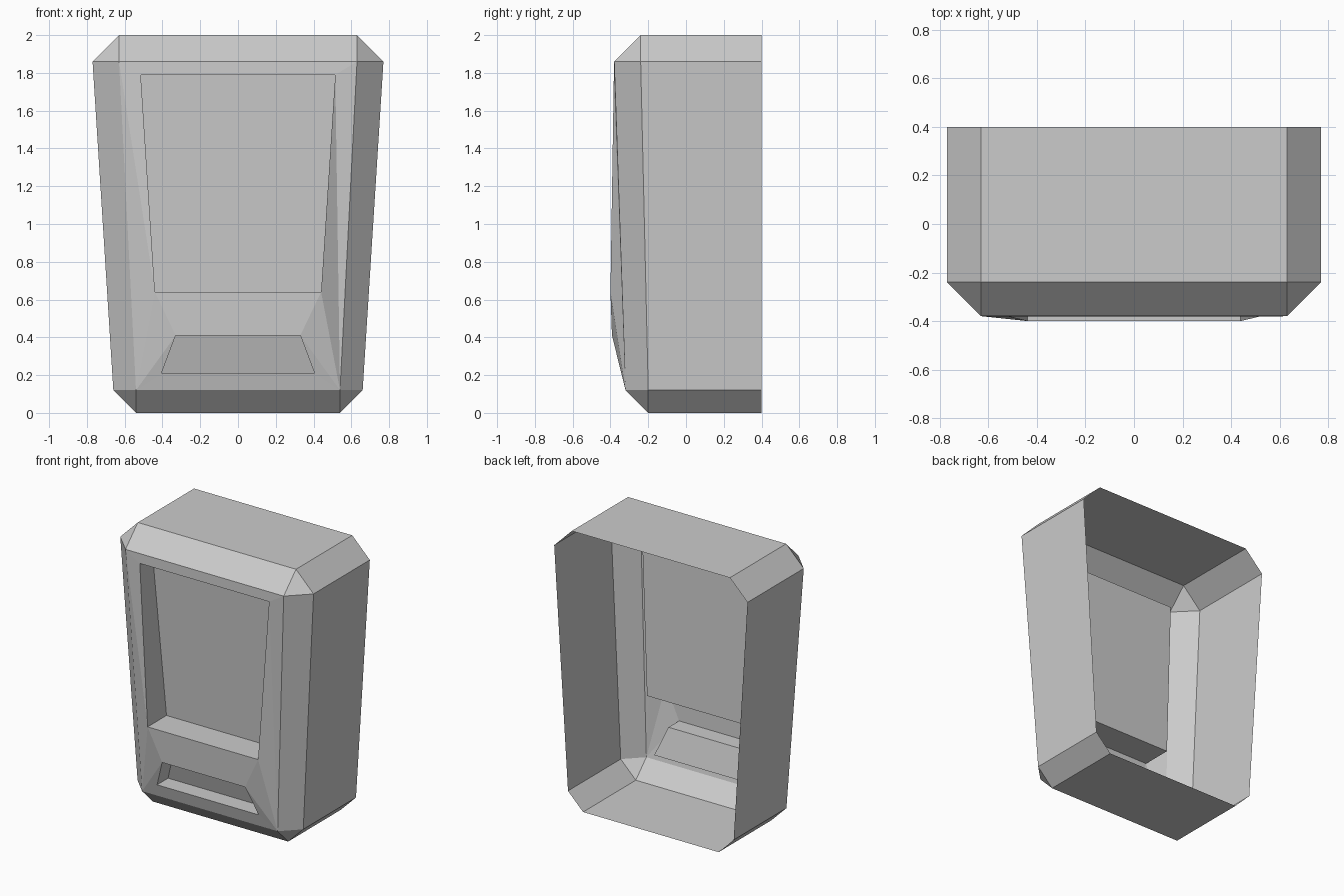
import bpy
import bmesh
from mathutils import Vector

if "Cube" in bpy.data.objects:
    bpy.data.objects.remove(bpy.data.objects["Cube"], do_unlink=True)

grey = bpy.data.materials.new("light_grey")
grey.use_nodes = True
grey.diffuse_color = (0.6, 0.6, 0.6, 1)
grey.node_tree.nodes["Principled BSDF"].inputs["Base Color"].default_value = (0.6, 0.6, 0.6, 1)


def build(name, faces):
    """Make one flat-shaded object from faces given as lists of corner points."""
    bm = bmesh.new()
    for points in faces:
        bm.faces.new([bm.verts.new(p) for p in points])
    bmesh.ops.remove_doubles(bm, verts=bm.verts, dist=0.0005)
    mesh = bpy.data.meshes.new(name)
    bm.to_mesh(mesh)
    bm.free()
    mesh.materials.append(grey)
    obj = bpy.data.objects.new(name, mesh)
    bpy.context.collection.objects.link(obj)


def mirror(p):
    return Vector((-p.x, p.y, p.z))


def bridge(a, b):
    """Quads between two closed loops of equal length."""
    n = len(a)
    return [[a[i], a[(i + 1) % n], b[(i + 1) % n], b[i]] for i in range(n)]


def loop(top, bottom):
    """Symmetric four-corner loop from its two +x corners."""
    return [top, bottom, mirror(bottom), mirror(top)]


# Key corners on the +x half
front_top, front_bottom = Vector((0.63, -0.38, 1.86)), Vector((0.54, -0.32, 0.12))
screen_top, screen_bottom = Vector((0.515, -0.382, 1.79)), Vector((0.44, -0.40, 0.64))
slot_top, slot_bottom = Vector((0.33, -0.392, 0.41)), Vector((0.405, -0.342, 0.21))

# Tapered shell, open at the back, with chamfered edges
half = [Vector(p) for p in ((0.63, -0.24, 2), (0.77, -0.24, 1.86),
                            (0.66, -0.2, 0.12), (0.54, -0.2, 0))]
rim = half + [mirror(p) for p in reversed(half)]
back = [Vector((p.x, 0.4, p.z)) for p in rim]
shell = bridge(back, rim)
shell.append([rim[0], rim[7], mirror(front_top), front_top])
shell.append([rim[4], rim[3], front_bottom, mirror(front_bottom)])
for side in (lambda p: p, mirror):
    top, upper, lower, bottom = [side(p) for p in half]
    ft, fb = side(front_top), side(front_bottom)
    shell += [[upper, ft, fb, lower], [top, ft, upper], [lower, fb, bottom]]
    if side is mirror:
        for face in shell[-3:]:
            face.reverse()
build("body_shell", shell)

# Faceted front frame around the two openings
frame = [[p, mirror(p), mirror(q), q] for p, q in
         ((front_top, screen_top), (screen_bottom, slot_top), (slot_bottom, front_bottom))]
side_faces = [[screen_bottom, slot_top, front_bottom], [slot_top, slot_bottom, front_bottom]]
right = [[front_top, screen_top, front_bottom], [screen_top, screen_bottom, front_bottom]]
left = [[front_top, screen_top, screen_bottom], [front_top, screen_bottom, front_bottom]]
frame += side_faces + right
frame += [[mirror(p) for p in reversed(f)] for f in side_faces + left]
build("front_frame", frame)


# Recessed pockets with walls and a floor
def pocket(name, top, bottom, top_depth, bottom_depth):
    outer = loop(top, bottom)
    inner = loop(top + Vector((0, top_depth, 0)), bottom + Vector((0, bottom_depth, 0)))
    build(name, bridge(inner, outer) + [inner[::-1]])


pocket("screen_recess", screen_top, screen_bottom, 0.147, 0.215)
pocket("slot_recess", slot_top, slot_bottom, 0.12, 0.125)
